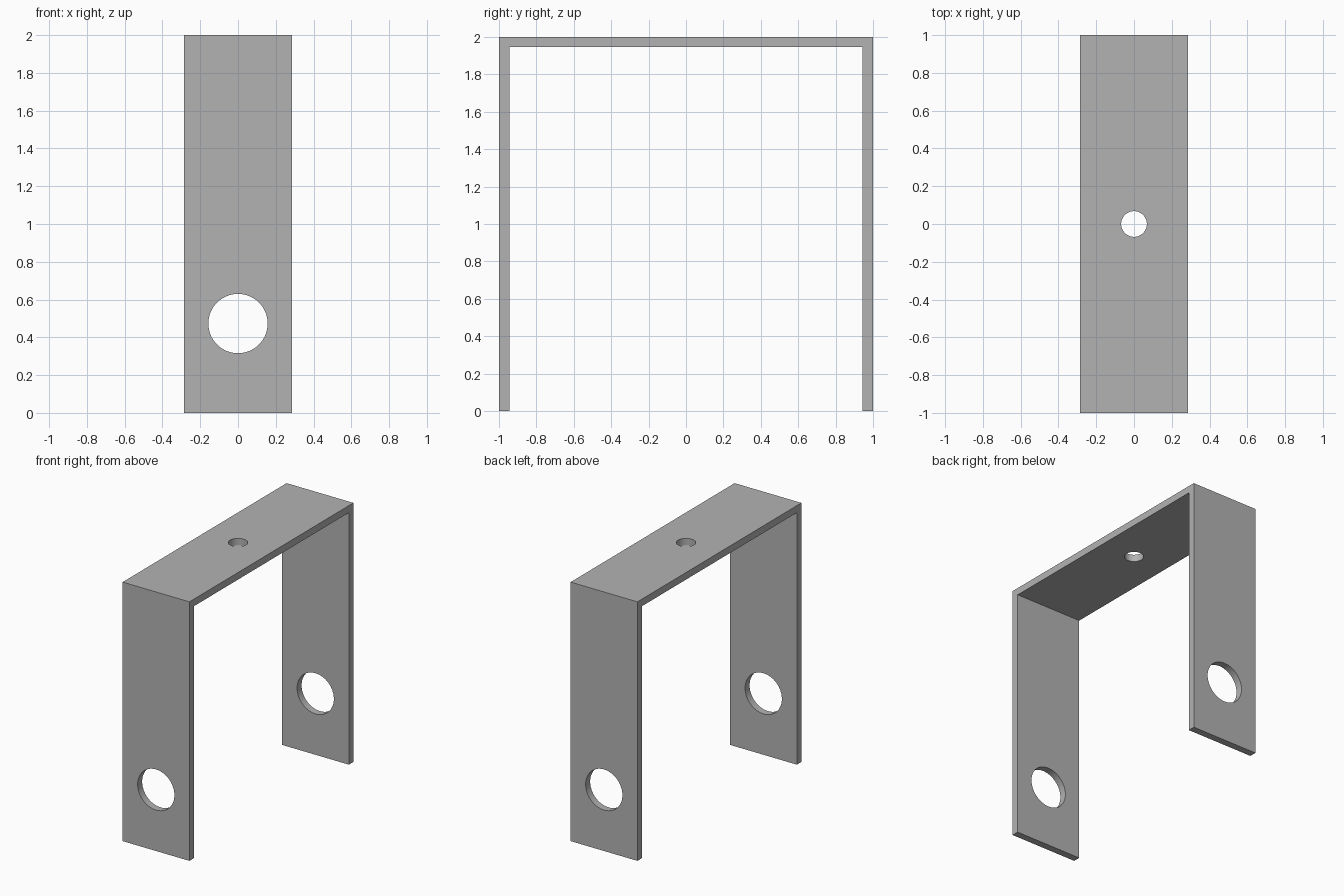
import bpy
import bmesh
from math import pi

WIDTH, THICK = 0.57, 0.055

cube = bpy.data.objects.get("Cube")
if cube:
    bpy.data.objects.remove(cube, do_unlink=True)

grey = bpy.data.materials.new("plain grey metal")
grey.use_nodes = True
colour = (0.45, 0.45, 0.45, 1)
grey.diffuse_color = colour
grey.node_tree.nodes["Principled BSDF"].inputs["Base Color"].default_value = colour

# U-shaped strap: side profile extruded across its width
inner, under = 1 - THICK, 2 - THICK
profile = [(-1, 0), (-inner, 0), (-inner, under), (inner, under),
           (inner, 0), (1, 0), (1, 2), (-1, 2)]
bm = bmesh.new()
face = bm.faces.new([bm.verts.new((-WIDTH / 2, y, z)) for y, z in profile])
extruded = bmesh.ops.extrude_face_region(bm, geom=[face])["geom"]
moved = [v for v in extruded if isinstance(v, bmesh.types.BMVert)]
bmesh.ops.translate(bm, verts=moved, vec=(WIDTH, 0, 0))
bmesh.ops.recalc_face_normals(bm, faces=bm.faces)
mesh = bpy.data.meshes.new("bracket")
bm.to_mesh(mesh)
bm.free()
mesh.materials.append(grey)
bracket = bpy.data.objects.new("bracket", mesh)
bpy.context.collection.objects.link(bracket)


def drill(name, radius, depth, location, rotation=(0, 0, 0)):
    """Cut a round hole through the bracket."""
    bpy.ops.mesh.primitive_cylinder_add(vertices=64, radius=radius, depth=depth,
                                        location=location, rotation=rotation)
    cutter = bpy.context.object
    cutter.name = name
    cutter.hide_render = True
    cutter.data.materials.append(grey)
    cut = bracket.modifiers.new(name, "BOOLEAN")
    cut.operation = "DIFFERENCE"
    cut.solver = "EXACT"
    cut.object = cutter
    bpy.context.view_layer.objects.active = bracket
    bpy.ops.object.modifier_apply(modifier=name)
    bpy.data.objects.remove(cutter, do_unlink=True)


# Aligned holes through both legs, and a small mounting hole in the top
drill("leg_holes", 0.157, 3, (0, 0, 0.473), (pi / 2, 0, 0))
drill("mounting_hole", 0.068, 0.4, (0, 0, 2))

# Smooth hole walls, sharp edges elsewhere
bpy.ops.object.select_all(action="DESELECT")
bracket.select_set(True)
bpy.context.view_layer.objects.active = bracket
bpy.ops.object.shade_smooth_by_angle(angle=pi / 6)
